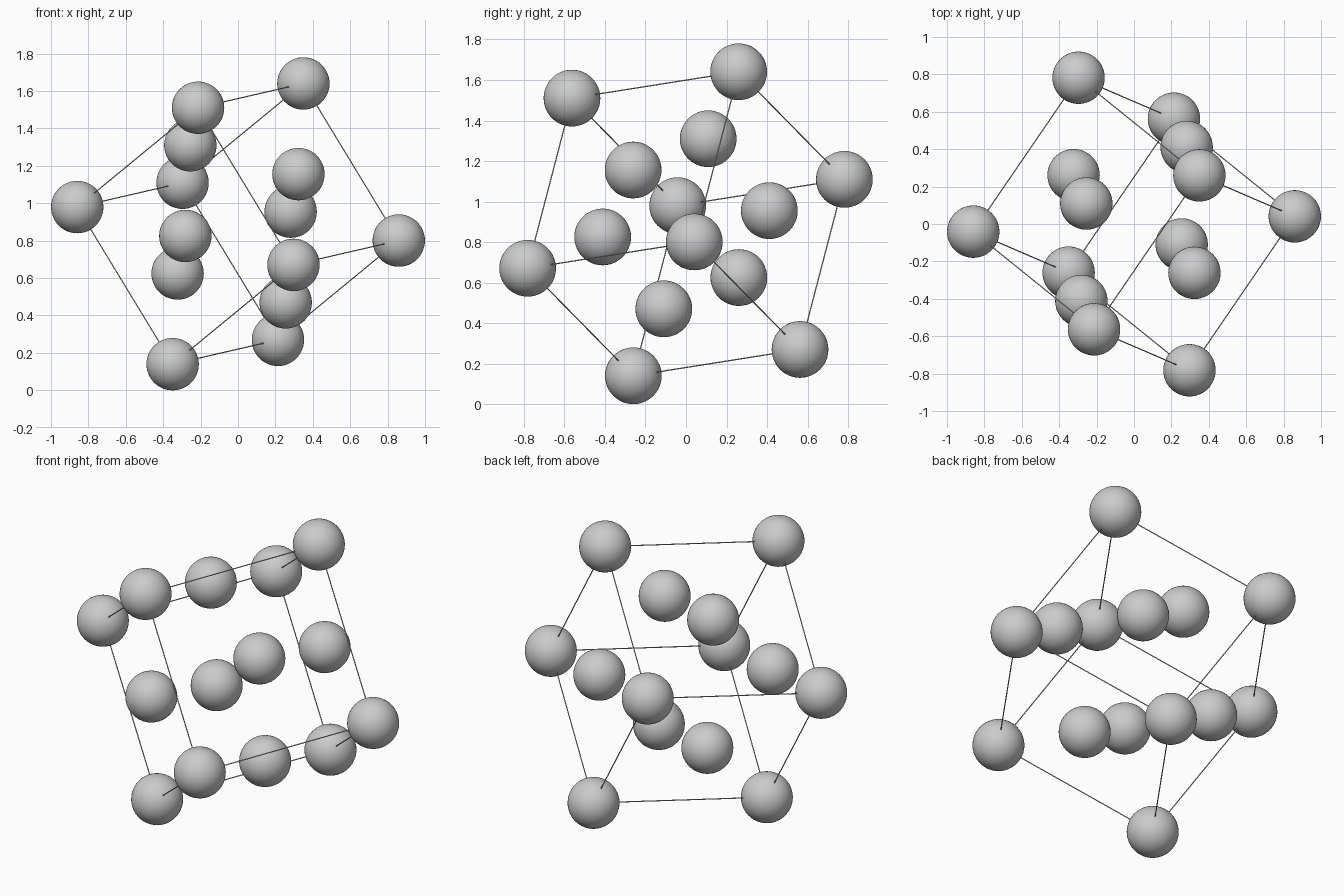
import bpy
from itertools import product
from mathutils import Vector

if "Cube" in bpy.data.objects:
    bpy.data.objects.remove(bpy.data.objects["Cube"])

# Unit cell: centre and its three edge vectors
CENTRE = Vector((0, 0, 0.89))
EDGES = [Vector((0.646, -0.522, 0.531)),
         Vector((0.563, 0.823, 0.130)),
         Vector((0.510, -0.219, -0.840))]
BALL_R = 0.14
ROD_R = 0.003


def point(signs):
    return CENTRE + sum((e * s / 2 for e, s in zip(EDGES, signs)), Vector())


def ball(name, signs):
    bpy.ops.mesh.primitive_uv_sphere_add(segments=48, ring_count=24, radius=BALL_R,
                                         location=point(signs))
    bpy.context.object.name = name
    bpy.ops.object.shade_smooth()


def rod(name, a, b):
    d = b - a
    bpy.ops.mesh.primitive_cylinder_add(vertices=12, radius=ROD_R, depth=d.length,
                                        location=(a + b) / 2)
    ob = bpy.context.object
    ob.name = name
    ob.rotation_euler = d.to_track_quat('Z', 'Y').to_euler()
    bpy.ops.object.shade_smooth_by_angle()


# Balls at the eight corners
for signs in product((-1, 1), repeat=3):
    ball("corner_ball", signs)

# For each axis: two face-centre balls and four parallel edge rods
for axis in range(3):
    for s in (-1, 1):
        signs = [0, 0, 0]
        signs[axis] = s
        ball("face_ball", signs)
    for p, q in product((-1, 1), repeat=2):
        start, end = [p, q], [p, q]
        start.insert(axis, -1)
        end.insert(axis, 1)
        rod("edge_rod", point(start), point(end))
